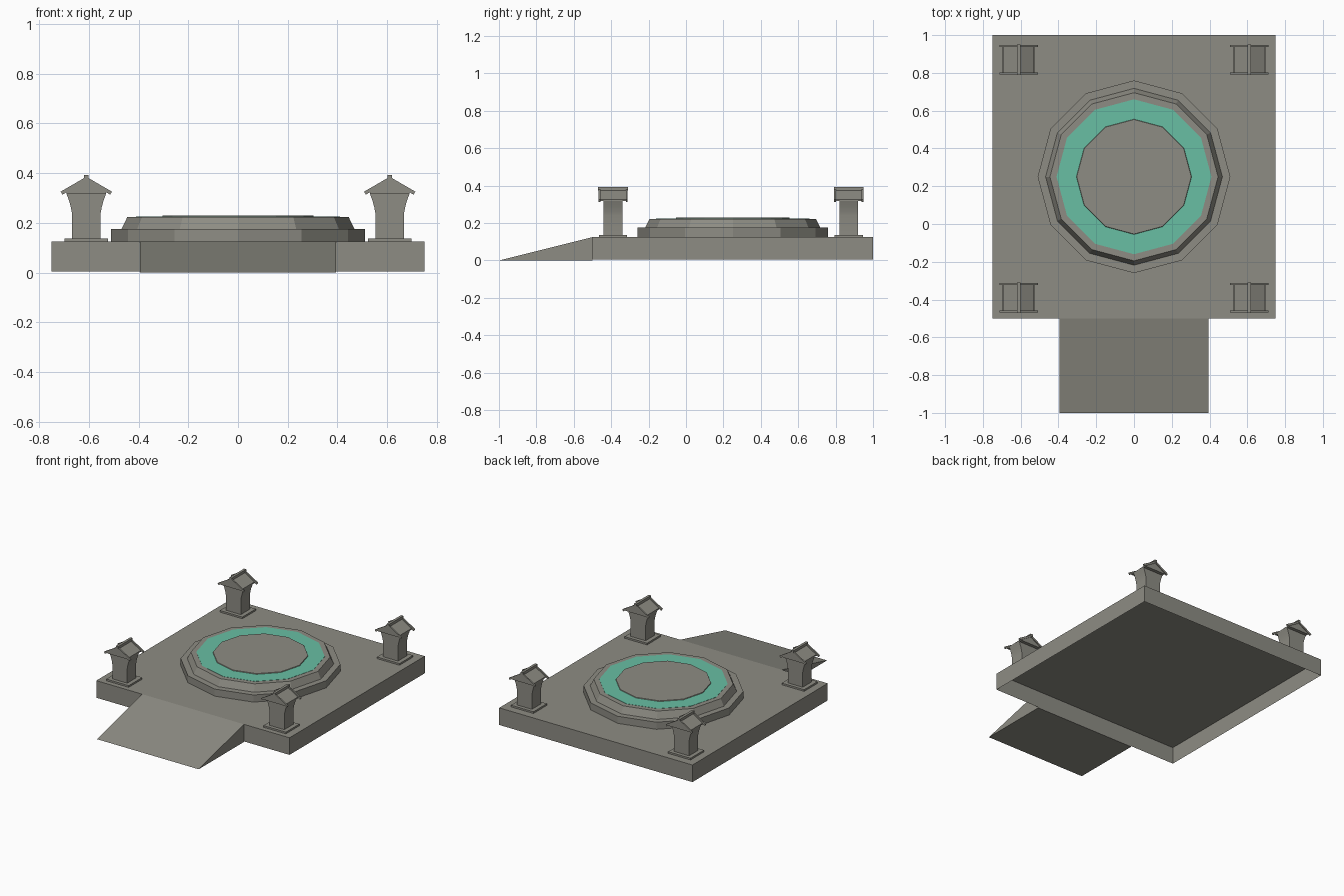
import bpy, bmesh, math

if "Cube" in bpy.data.objects:
    bpy.data.objects.remove(bpy.data.objects["Cube"])


def material(name, rgb):
    m = bpy.data.materials.new(name)
    m.diffuse_color = (*rgb, 1)
    m.use_nodes = True
    m.node_tree.nodes["Principled BSDF"].inputs["Base Color"].default_value = m.diffuse_color
    return m


STONE = material("grey stone", (0.27, 0.265, 0.23))
TEAL = material("teal glow", (0.14, 0.52, 0.37))


def finish(bm, name, mat, smooth=False, fix=True):
    if fix:
        bmesh.ops.recalc_face_normals(bm, faces=bm.faces[:])
    me = bpy.data.meshes.new(name)
    bm.to_mesh(me)
    bm.free()
    me.materials.append(mat)
    ob = bpy.data.objects.new(name, me)
    bpy.context.collection.objects.link(ob)
    if smooth:
        bpy.ops.object.select_all(action='DESELECT')
        ob.select_set(True)
        bpy.context.view_layer.objects.active = ob
        bpy.ops.object.shade_smooth_by_angle(angle=math.radians(30))
    return ob


def box(name, lo, hi, open_bottom=False):
    bm = bmesh.new()
    bmesh.ops.create_cube(bm, size=1)
    for v in bm.verts:
        v.co = [(lo[i] + hi[i]) / 2 + v.co[i] * (hi[i] - lo[i]) for i in range(3)]
    if open_bottom:
        bm.normal_update()
        bmesh.ops.delete(bm, geom=[f for f in bm.faces if f.normal.z < -0.5],
                         context='FACES_ONLY')
    return finish(bm, name, STONE, fix=False)


def prism(name, outline, y0, y1, cx=0, smooth=False):
    """Extrude an x/z outline along y."""
    bm = bmesh.new()
    f = bm.faces.new([bm.verts.new((cx + x, y0, z)) for x, z in outline])
    r = bmesh.ops.extrude_face_region(bm, geom=[f])
    for v in r["geom"]:
        if isinstance(v, bmesh.types.BMVert):
            v.co.y = y1
    return finish(bm, name, STONE, smooth)


def lathe(name, profile, mat, cap=True, cy=0.25, n=12):
    """Twelve-sided rings, from the bottom outwards to the top."""
    bm = bmesh.new()
    rings = [[bm.verts.new((r * math.cos(2 * math.pi * i / n),
                            cy + r * math.sin(2 * math.pi * i / n), z))
              for i in range(n)] for r, z in profile]
    for a, b in zip(rings, rings[1:]):
        for i in range(n):
            j = (i + 1) % n
            bm.faces.new((a[i], a[j], b[j], b[i]))
    if cap:
        bm.faces.new(rings[-1])
    return finish(bm, name, mat, fix=False)


# Main slab, open underneath
box("base_slab", (-0.75, -0.5, 0.005), (0.75, 1.0, 0.125), open_bottom=True)

# Entry ramp
bm = bmesh.new()
left = [bm.verts.new((-0.395, y, z)) for y, z in ((-1, 0), (-0.5, 0), (-0.5, 0.125))]
right = [bm.verts.new((0.395, v.co.y, v.co.z)) for v in left]
bm.faces.new(left)
bm.faces.new(right)
for i in range(3):
    j = (i + 1) % 3
    bm.faces.new((left[i], left[j], right[j], right[i]))
finish(bm, "ramp", STONE)

# Stepped round platform, teal ring and centre disc
lathe("platform", [(0.51, 0.125), (0.51, 0.175), (0.468, 0.175), (0.445, 0.223)], STONE)
lathe("teal_ring", [(0.41, 0.223), (0.41, 0.2245), (0.30, 0.2245)], TEAL, cap=False)
lathe("centre_disc", [(0.305, 0.2245), (0.303, 0.229)], STONE)

# Lantern outlines
half = [(0.058, 0.137), (0.058, 0.24), (0.062, 0.262), (0.069, 0.288), (0.08, 0.318)]
post = half + [(-x, z) for x, z in reversed(half)]
gable = [(-0.08, 0.318), (0.08, 0.318), (0.08, 0.327), (0, 0.375), (-0.08, 0.327)]
trim = [(0.096, 0.313), (0.103, 0.325), (0, 0.385), (-0.103, 0.325),
        (-0.096, 0.313), (0, 0.370)]


def lantern(x, y):
    box("lantern_foot", (x - 0.087, y - 0.075, 0.125), (x + 0.087, y + 0.075, 0.137))
    prism("lantern_post", post, y - 0.05, y + 0.05, x, smooth=True)
    prism("lantern_roof", gable, y - 0.073, y + 0.073, x)
    for s in (-1, 1):
        prism("lantern_roof_trim", trim, y + s * 0.068, y + s * 0.078, x)
    box("lantern_ridge", (x - 0.009, y - 0.08, 0.374), (x + 0.009, y + 0.08, 0.392))


for x in (-0.61, 0.61):
    for y in (-0.39, 0.87):
        lantern(x, y)
